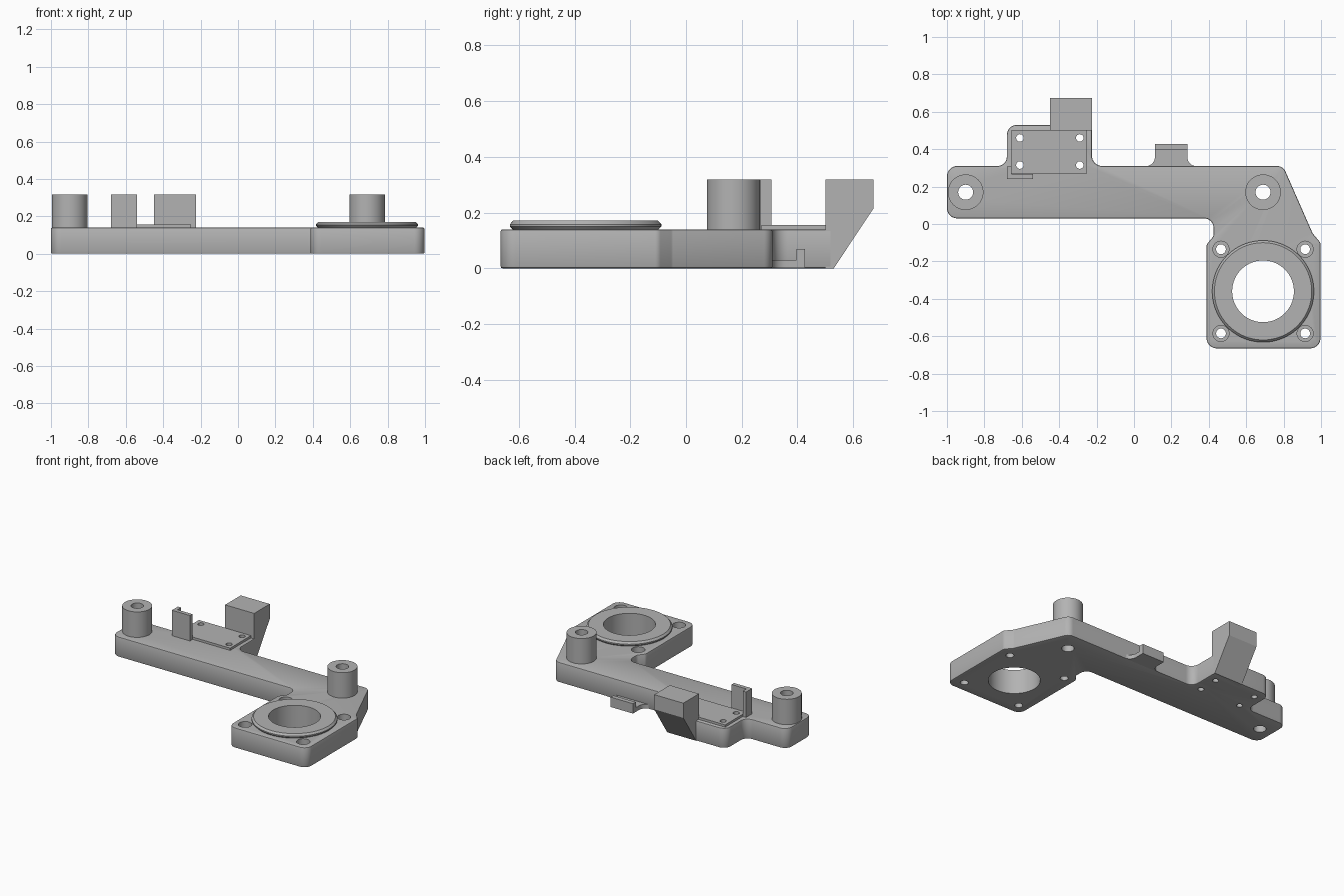
import bpy, bmesh
from math import pi, cos, sin, tan
from mathutils import Vector

if "Cube" in bpy.data.objects:
    bpy.data.objects.remove(bpy.data.objects["Cube"])

GREY = (0.45, 0.45, 0.45, 1)
grey = bpy.data.materials.new("plain grey")
grey.use_nodes = True
grey.diffuse_color = GREY
grey.node_tree.nodes["Principled BSDF"].inputs["Base Color"].default_value = GREY

TOP = 0.14      # plate thickness
TALL = 0.318    # height of the upright features


def make(name, bm):
    bmesh.ops.recalc_face_normals(bm, faces=bm.faces)
    mesh = bpy.data.meshes.new(name)
    bm.to_mesh(mesh)
    bm.free()
    mesh.materials.append(grey)
    ob = bpy.data.objects.new(name, mesh)
    bpy.context.collection.objects.link(ob)
    return ob


def activate(ob):
    bpy.ops.object.select_all(action='DESELECT')
    ob.select_set(True)
    bpy.context.view_layer.objects.active = ob


def smooth(ob):
    activate(ob)
    bpy.ops.object.shade_smooth_by_angle(angle=0.5)


def rounded(corners, steps=8):
    """Outline from (x, y, radius) corners, each replaced by an arc."""
    out = []
    for i, (x, y, r) in enumerate(corners):
        p = Vector((x, y))
        a = (Vector(corners[i - 1][:2]) - p).normalized()
        b = (Vector(corners[(i + 1) % len(corners)][:2]) - p).normalized()
        if r == 0:
            out.append(p)
            continue
        half = a.angle(b) / 2
        centre = p + (a + b).normalized() * (r / sin(half))
        start = p + a * (r / tan(half)) - centre
        end = p + b * (r / tan(half)) - centre
        sweep = start.angle(end)
        for k in range(steps + 1):
            t = k / steps
            out.append(centre + (start * sin((1 - t) * sweep) + end * sin(t * sweep)) / sin(sweep))
    return out


def prism(name, outline, z0, z1, bevel=0):
    bm = bmesh.new()
    base = bm.faces.new([bm.verts.new((x, y, z0)) for x, y in outline])
    new = bmesh.ops.extrude_face_region(bm, geom=[base])["geom"]
    bmesh.ops.translate(bm, vec=(0, 0, z1 - z0),
                        verts=[v for v in new if isinstance(v, bmesh.types.BMVert)])
    if bevel:
        rim = [e for e in bm.edges if abs(e.verts[0].co.z - e.verts[1].co.z) < 1e-5]
        bmesh.ops.bevel(bm, geom=rim, offset=bevel, segments=2, profile=0.5, affect='EDGES')
    return make(name, bm)


def side_prism(name, profile, x0, x1):
    """Extrude a (y, z) profile along x."""
    bm = bmesh.new()
    ends = [[bm.verts.new((x, y, z)) for y, z in profile] for x in (x0, x1)]
    for end in ends:
        bm.faces.new(end)
    n = len(profile)
    for i in range(n):
        j = (i + 1) % n
        bm.faces.new((ends[0][i], ends[0][j], ends[1][j], ends[1][i]))
    return make(name, bm)


def lathe(bm, x, y, profile, ring=False, n=64):
    """Revolve an (r, z) profile; ring closes it on itself, otherwise ends are capped."""
    loops = [[bm.verts.new((x + r * cos(2 * pi * k / n), y + r * sin(2 * pi * k / n), z))
              for k in range(n)] for r, z in profile]
    pairs = list(zip(loops, loops[1:]))
    if ring:
        pairs.append((loops[-1], loops[0]))
    else:
        bm.faces.new(loops[0])
        bm.faces.new(loops[-1])
    for a, b in pairs:
        for k in range(n):
            m = (k + 1) % n
            bm.faces.new((a[k], a[m], b[m], b[k]))


# Feature positions
bosses = {"left": (0.69, 0.17), "right": (-0.9, 0.17)}
bearing = (0.69, -0.36)
corner_holes = [(bearing[0] + 0.225 * i, bearing[1] + 0.225 * j) for i in (-1, 1) for j in (-1, 1)]
pad_holes = [(x, y) for x in (-0.61, -0.29) for y in (0.315, 0.46)]

# Main plate with rounded corners and softened rims
plate = prism("base_plate", rounded([
    (-1, 0.03, 0.055), (0.425, 0.03, 0.05), (0.425, -0.065, 0.03), (0.388, -0.11, 0.03),
    (0.388, -0.665, 0.055), (0.997, -0.665, 0.055), (0.997, -0.1, 0.03), (0.955, -0.05, 0.03),
    (0.797, 0.31, 0.05), (-0.225, 0.31, 0.055), (-0.225, 0.53, 0.012), (-0.68, 0.53, 0.055),
    (-0.68, 0.31, 0.05), (-1, 0.31, 0.055)]), 0, TOP, bevel=0.007)

# Raised mounting pad
pad = prism("mounting_pad", [(-0.655, 0.27), (-0.25, 0.27), (-0.25, 0.503), (-0.655, 0.503)],
            TOP - 0.01, 0.156)

# Drill the holes
bm = bmesh.new()
through = [(-0.1, 0), (0.4, 0)]
for x, y in bosses.values():
    lathe(bm, x, y, [(0.04, -0.1), (0.04, 0.4)])
for x, y in pad_holes:
    lathe(bm, x, y, [(0.02, -0.1), (0.02, 0.4)], n=32)
for x, y in corner_holes:
    lathe(bm, x, y, [(0.026, -0.1), (0.026, 0.08), (0.043, 0.08), (0.043, 0.4)], n=32)
lathe(bm, *bearing, [(0.165, -0.1), (0.165, 0.4)], n=96)
cutter = make("hole_cutter", bm)
cutter.hide_render = True
for ob in (plate, pad):
    mod = ob.modifiers.new("holes", 'BOOLEAN')
    mod.operation = 'DIFFERENCE'
    mod.solver = 'EXACT'
    mod.object = cutter
    activate(ob)
    bpy.ops.object.modifier_apply(modifier=mod.name)
    smooth(ob)
bpy.data.objects.remove(cutter)

# Tubular bosses
for side, (x, y) in bosses.items():
    bm = bmesh.new()
    lathe(bm, x, y, [(0.04, TOP), (0.095, TOP), (0.095, TALL), (0.04, TALL)], ring=True)
    smooth(make(side + "_boss", bm))

# Bearing collar with chamfered rim
bm = bmesh.new()
lathe(bm, *bearing, [(0.165, TOP), (0.262, TOP), (0.272, 0.15), (0.272, 0.158),
                     (0.26, 0.171), (0.165, 0.171)], ring=True, n=96)
smooth(make("bearing_collar", bm))

# L-shaped upright stop
prism("upright_stop", [(-0.68, 0.24), (-0.54, 0.24), (-0.54, 0.267), (-0.655, 0.267),
                       (-0.655, 0.307), (-0.68, 0.307)], TOP - 0.01, TALL)

# Overhanging rear block
side_prism("rear_block", [(0.5, 0.0), (0.53, 0.0), (0.673, 0.215), (0.673, TALL), (0.5, TALL)],
           -0.45, -0.225)

# Rear clip: filleted ledge with a raised lip
smooth(prism("clip_ledge", rounded([
    (0.0, 0.29, 0), (0.4, 0.29, 0), (0.4, 0.309, 0), (0.285, 0.309, 0.05),
    (0.285, 0.427, 0), (0.112, 0.427, 0), (0.112, 0.309, 0.05), (0.0, 0.309, 0)]), 0.001, 0.03))
side_prism("clip_lip", [(0.396, 0.02), (0.427, 0.02), (0.427, 0.07), (0.396, 0.07)], 0.112, 0.285)
